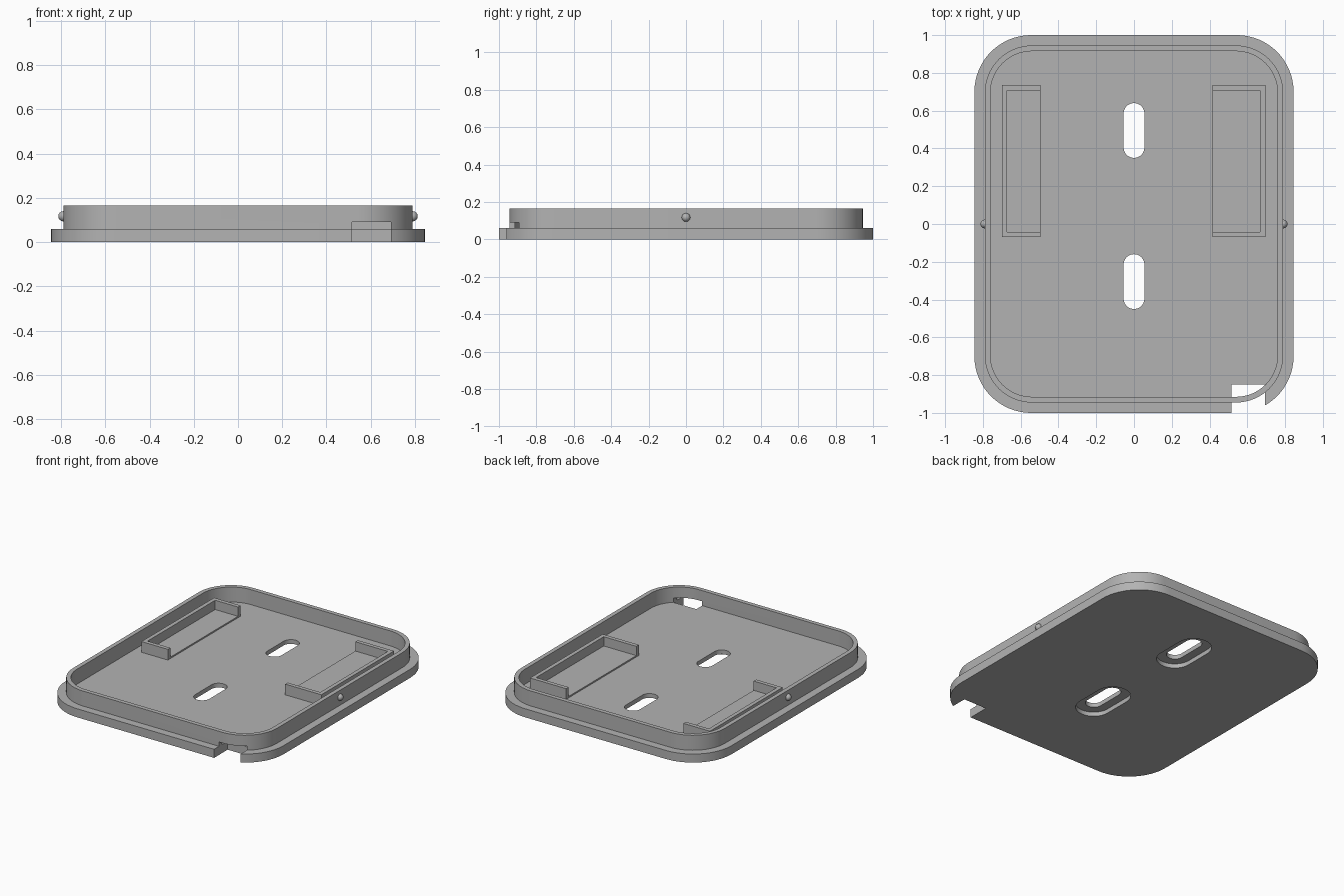
import bpy, bmesh, math

if "Cube" in bpy.data.objects:
    bpy.data.objects.remove(bpy.data.objects["Cube"])

gray = bpy.data.materials.new("plastic_gray")
gray.diffuse_color = (0.45, 0.45, 0.45, 1)
gray.use_nodes = True
gray.node_tree.nodes["Principled BSDF"].inputs["Base Color"].default_value = gray.diffuse_color


def prism(name, pts, z0, z1):
    """Extrude a closed counter-clockwise outline from z0 to z1."""
    bm = bmesh.new()
    face = bm.faces.new([bm.verts.new((x, y, z0)) for x, y in pts])
    top = bmesh.ops.extrude_face_region(bm, geom=[face])["geom"]
    bmesh.ops.translate(bm, vec=(0, 0, z1 - z0),
                        verts=[v for v in top if isinstance(v, bmesh.types.BMVert)])
    bmesh.ops.recalc_face_normals(bm, faces=bm.faces)
    me = bpy.data.meshes.new(name)
    bm.to_mesh(me)
    bm.free()
    me.materials.append(gray)
    ob = bpy.data.objects.new(name, me)
    bpy.context.collection.objects.link(ob)
    return ob


def rounded(hx, hy, r, cx=0, cy=0, n=16):
    """Rounded rectangle outline; also gives slots when r is near hx."""
    pts = []
    for k, (sx, sy) in enumerate([(1, 1), (-1, 1), (-1, -1), (1, -1)]):
        for i in range(n + 1):
            a = math.pi / 2 * (k + i / n)
            pts.append((cx + sx * (hx - r) + r * math.cos(a),
                        cy + sy * (hy - r) + r * math.sin(a)))
    return pts


def rect(x0, x1, y0, y1):
    return [(x0, y0), (x1, y0), (x1, y1), (x0, y1)]


def cut(ob, cutter):
    """Subtract the cutter and remove it."""
    mod = ob.modifiers.new("cut", "BOOLEAN")
    mod.operation, mod.solver, mod.object = "DIFFERENCE", "EXACT", cutter
    bpy.context.view_layer.objects.active = ob
    bpy.ops.object.modifier_apply(modifier=mod.name)
    bpy.data.objects.remove(cutter)


def smooth(ob):
    bpy.ops.object.select_all(action="DESELECT")
    ob.select_set(True)
    bpy.context.view_layer.objects.active = ob
    bpy.ops.object.shade_smooth_by_angle(angle=math.radians(30))


FLOOR, TOP = 0.06, 0.165

# base plate and raised rim
plate = prism("base_plate", rounded(0.845, 1.0, 0.30), 0, FLOOR)
rim = prism("rim", rounded(0.79, 0.945, 0.25), FLOOR, TOP)
cut(rim, prism("rim_cutter", rounded(0.76, 0.915, 0.22), 0, 0.3))

# screw slots, countersunk from below
for cy in (0.495, -0.305):
    cut(plate, prism("slot_cutter", rounded(0.055, 0.145, 0.0549, 0, cy), -0.1, 0.2))
    cut(plate, prism("recess_cutter", rounded(0.115, 0.208, 0.1149, 0, cy), -0.1, 0.03))

# cable notch through plate and lower rim
for ob in (plate, rim):
    cut(ob, prism("notch_cutter", rect(0.515, 0.693, -1.1, -0.85), -0.1, 0.09))
    smooth(ob)

# U-shaped holders open towards the middle, each with a thin pad
y0, y1, w = -0.07, 0.735, 0.028
for name, xo, xi in (("left", -0.70, -0.495), ("right", 0.695, 0.415)):
    xw = xo + math.copysign(w, xi - xo)
    prism(name + "_holder", [(xo, y0), (xi, y0), (xi, y0 + w), (xw, y0 + w),
                             (xw, y1 - w), (xi, y1 - w), (xi, y1), (xo, y1)],
          FLOOR, 0.135)
    prism(name + "_holder_pad", rect(min(xw, xi), max(xw, xi), y0 + w, y1 - w),
          FLOOR, 0.07)

# snap bumps on both sides
for name, s in (("left", -1), ("right", 1)):
    bpy.ops.mesh.primitive_uv_sphere_add(segments=24, ring_count=12, radius=0.023,
                                         location=(s * 0.79, 0, 0.117))
    bump = bpy.context.object
    bump.name = name + "_snap_bump"
    bump.data.materials.append(gray)
    smooth(bump)
